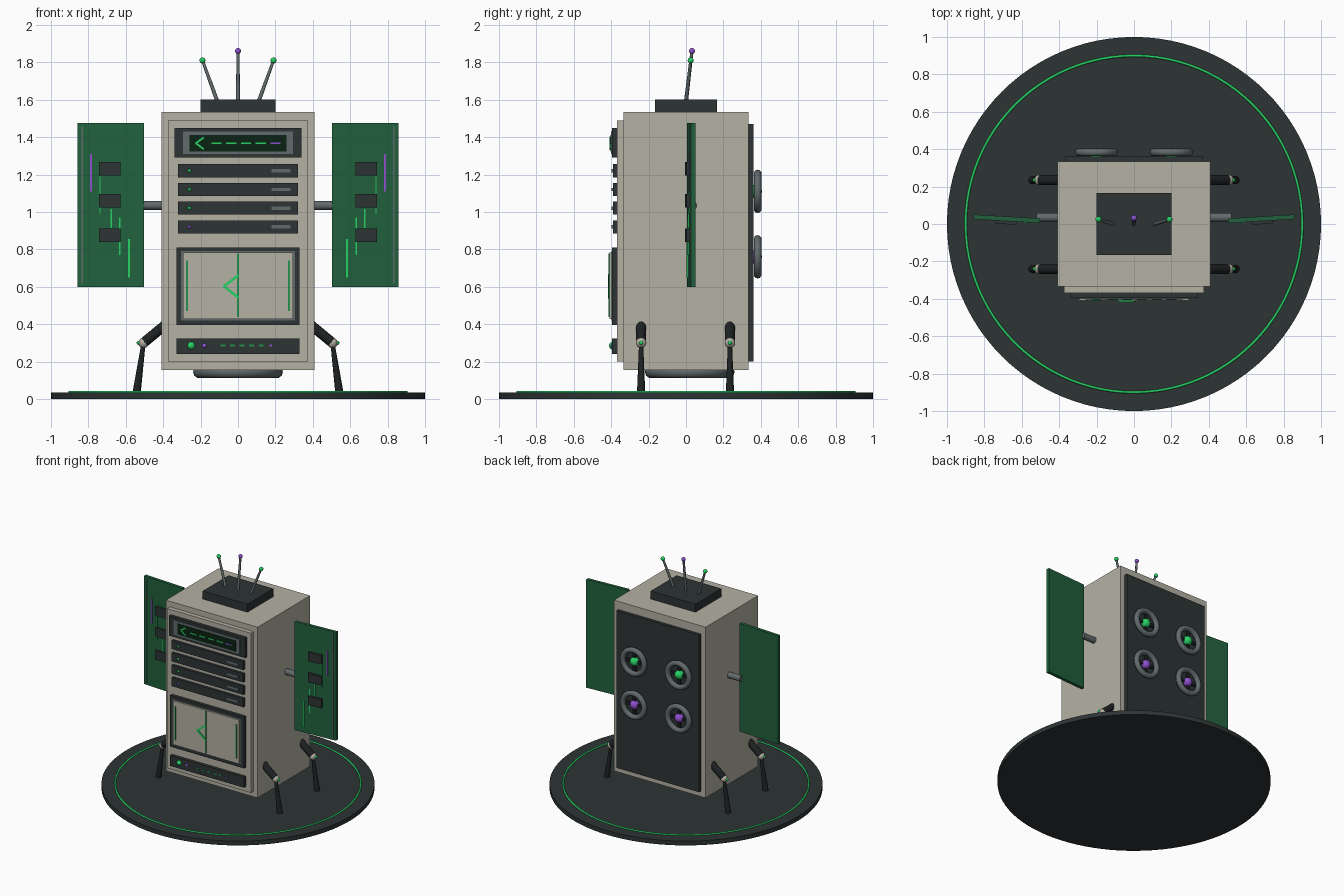
import bpy
import math
from mathutils import Matrix, Vector

if "Cube" in bpy.data.objects:
    bpy.data.objects.remove(bpy.data.objects["Cube"], do_unlink=True)


def material(name, *rgb):
    m = bpy.data.materials.new(name)
    m.use_nodes = True
    m.diffuse_color = (*rgb, 1)
    m.node_tree.nodes["Principled BSDF"].inputs["Base Color"].default_value = (*rgb, 1)
    return m


BEIGE = material("warm beige", .46, .44, .37)
DARK = material("charcoal", .026, .034, .035)
BLACK = material("near black", .013, .016, .017)
METAL = material("grey metal", .12, .145, .15)
BOARD = material("board green", .016, .12, .047)
SCREEN = material("screen green", .003, .016, .006)
GLOW = material("glow green", .02, .64, .13)
TRACE = material("trace green", .018, .29, .075)
PURPLE = material("purple", .27, .08, .62)


def finish(name, mat, smooth=True):
    ob = bpy.context.object
    ob.name = name
    ob.data.materials.append(mat)
    if smooth:
        bpy.ops.object.shade_smooth_by_angle(angle=math.radians(40))
    return ob


def box(name, mat, centre, size, frame=Matrix()):
    bpy.ops.mesh.primitive_cube_add(size=1)
    ob = finish(name, mat, False)
    ob.data.transform(Matrix.Diagonal((*size, 1)))
    ob.matrix_world = frame @ Matrix.Translation(centre)
    return ob


def rod(name, mat, a, b, r1, r2=None, sides=20):
    a, b = Vector(a), Vector(b)
    bpy.ops.mesh.primitive_cone_add(vertices=sides, radius1=r1, radius2=r1 if r2 is None else r2,
                                    depth=(b - a).length, location=(a + b) / 2,
                                    rotation=(b - a).to_track_quat("Z", "Y").to_euler())
    return finish(name, mat)


def ball(name, mat, at, r):
    bpy.ops.mesh.primitive_uv_sphere_add(segments=20, ring_count=12, radius=r, location=at)
    return finish(name, mat)


def ring(name, mat, at, r, tube, tilt=0, steps=40):
    bpy.ops.mesh.primitive_torus_add(major_radius=r, minor_radius=tube, major_segments=steps,
                                     minor_segments=10, location=at, rotation=(tilt, 0, 0))
    return finish(name, mat)


def front_plate(name, mat, x, z, w, h, face, depth):
    """Plate whose front surface lies at y = face and which reaches back by depth."""
    return box(name, mat, (x, face + depth / 2, z), (w, depth, h))


def chevron(name, x, z, w, h, face, thick):
    """Two bars meeting at a point on the left."""
    length, angle = math.hypot(w, h), math.atan2(h, w)
    for s in (-1, 1):
        frame = Matrix.Translation((x + w / 2, face, z + s * h / 2)) @ Matrix.Rotation(-s * angle, 4, "Y")
        box(name, GLOW, (0, 0, 0), (length + thick / 2, .008, thick), frame)


# Round platform with glowing ring
rod("platform", DARK, (0, 0, 0), (0, 0, .035), 1, sides=96)
bpy.ops.object.shade_smooth()
ring("platform_ring", GLOW, (0, 0, .037), .9, .007, steps=96)

# Cabinet
box("cabinet", BEIGE, (0, 0, .845), (.82, .67, 1.38))
front_plate("front_frame", BEIGE, 0, .845, .75, 1.29, -.37, .05)
box("back_panel", DARK, (0, .34, .835), (.74, .04, 1.27))
ring("underside_thruster", METAL, (0, .02, .145), .205, .035)
rod("underside_core", BLACK, (0, .02, .125), (0, .02, .17), .2)

# Display
front_plate("display_frame", DARK, 0, 1.37, .68, .16, -.395, .04)
front_plate("display_rim", METAL, 0, 1.37, .59, .12, -.4, .03)
front_plate("display_screen", SCREEN, 0, 1.367, .52, .087, -.403, .03)
chevron("display_chevron", -.225, 1.367, .04, .03, -.404, .01)
for i in range(5):
    front_plate("display_dash", PURPLE if i == 4 else GLOW, -.115 + i * .079, 1.367, .055, .009, -.407, .008)

# Drive slots
for i in range(4):
    z = 1.22 - i * .1
    front_plate("drive_slot", DARK, 0, z, .64, .07, -.39, .03)
    front_plate("drive_handle", METAL, .23, z, .1, .018, -.397, .01)
    ball("drive_light", PURPLE if i == 3 else GLOW, (-.26, -.39, z), .009)

# Door
front_plate("door_frame", DARK, 0, .603, .66, .415, -.395, .04)
front_plate("door_rim", METAL, 0, .605, .61, .37, -.398, .03)
front_plate("door_panel", BEIGE, 0, .605, .59, .355, -.41, .04)
front_plate("door_seam", TRACE, 0, .607, .009, .34, -.415, .008)
for s in (-1, 1):
    front_plate("door_stripe", TRACE, s * .273, .605, .01, .27, -.415, .008)
chevron("door_chevron", -.075, .602, .075, .058, -.414, .014)

# Control strip
front_plate("control_strip", DARK, 0, .282, .66, .085, -.395, .04)
ball("control_knob", GLOW, (-.25, -.39, .285), .021)
ball("control_button", PURPLE, (-.18, -.39, .285), .013)
for i in range(6):
    front_plate("control_dash", PURPLE if i == 5 else TRACE, -.08 + i * .051, .285,
                .014 if i == 5 else .026, .01, -.4, .008)

# Antenna block
box("antenna_base", DARK, (0, 0, 1.565), (.4, .33, .07))
for s, mat in ((-1, GLOW), (0, PURPLE), (1, GLOW)):
    tip = (s * .19, .025 if s else .032, 1.81 if s else 1.86)
    rod("antenna", METAL, (s * .11, 0, 1.59), tip, .011, .008, sides=12)
    ball("antenna_tip", mat, tip, .016)

# Back vents
for s in (-1, 1):
    for z, mat in ((1.11, GLOW), (.76, PURPLE)):
        ring("vent_ring", METAL, (s * .2, .383, z), .095, .021, tilt=math.pi / 2)
        ball("vent_hub", mat, (s * .2, .37, z), .036)
        for k in range(4):
            frame = Matrix.Translation((s * .2, .372, z)) @ Matrix.Rotation(k * math.pi / 2, 4, "Y")
            box("vent_blade", BLACK, (.06, 0, 0), (.06, .015, .022), frame)

for s, side in ((1, "left"), (-1, "right")):
    # Circuit board wing, swept slightly back
    rod(side + "_wing_strut", METAL, (s * .39, .035, 1.035), (s * .52, .035, 1.035), .024)
    frame = Matrix.Translation((s * .502, .017, 0)) @ Matrix.Rotation(s * .06, 4, "Z")
    box(side + "_wing_board", BOARD, (s * .178, 0, 1.037), (.356, .025, .875), frame)
    box(side + "_wing_rail", METAL, (s * .33, -.015, 1.037), (.007, .008, .84), frame)
    for z in (1.23, 1.06, .875):
        box(side + "_wing_chip", DARK, (s * .182, -.018, z), (.115, .022, .072), frame)
    traces = ((.08, .752, .205, GLOW), (.13, .87, .2, GLOW), (.175, .965, .1, GLOW),
              (.235, 1.09, .2, TRACE), (.283, 1.21, .2, PURPLE))
    for x, z, h, mat in traces:
        box(side + "_wing_trace", mat, (s * x, -.014, z), (.009, .008, h), frame)

    # Jointed legs
    for y, end in ((-.24, "front"), (.235, "back")):
        name = end + "_" + side + "_leg"
        hip, knee, foot = (s * .39, y, .395), (s * .505, y, .3), (s * .542, y, .033)
        rod(name + "_upper", BLACK, hip, knee, .027)
        ball(name + "_hip", BLACK, hip, .027)
        ball(name + "_knee", BEIGE, knee, .028)
        ball(name + "_light", GLOW, (s * .531, y, .3), .011)
        rod(name + "_lower", BLACK, knee, foot, .011, .022)
